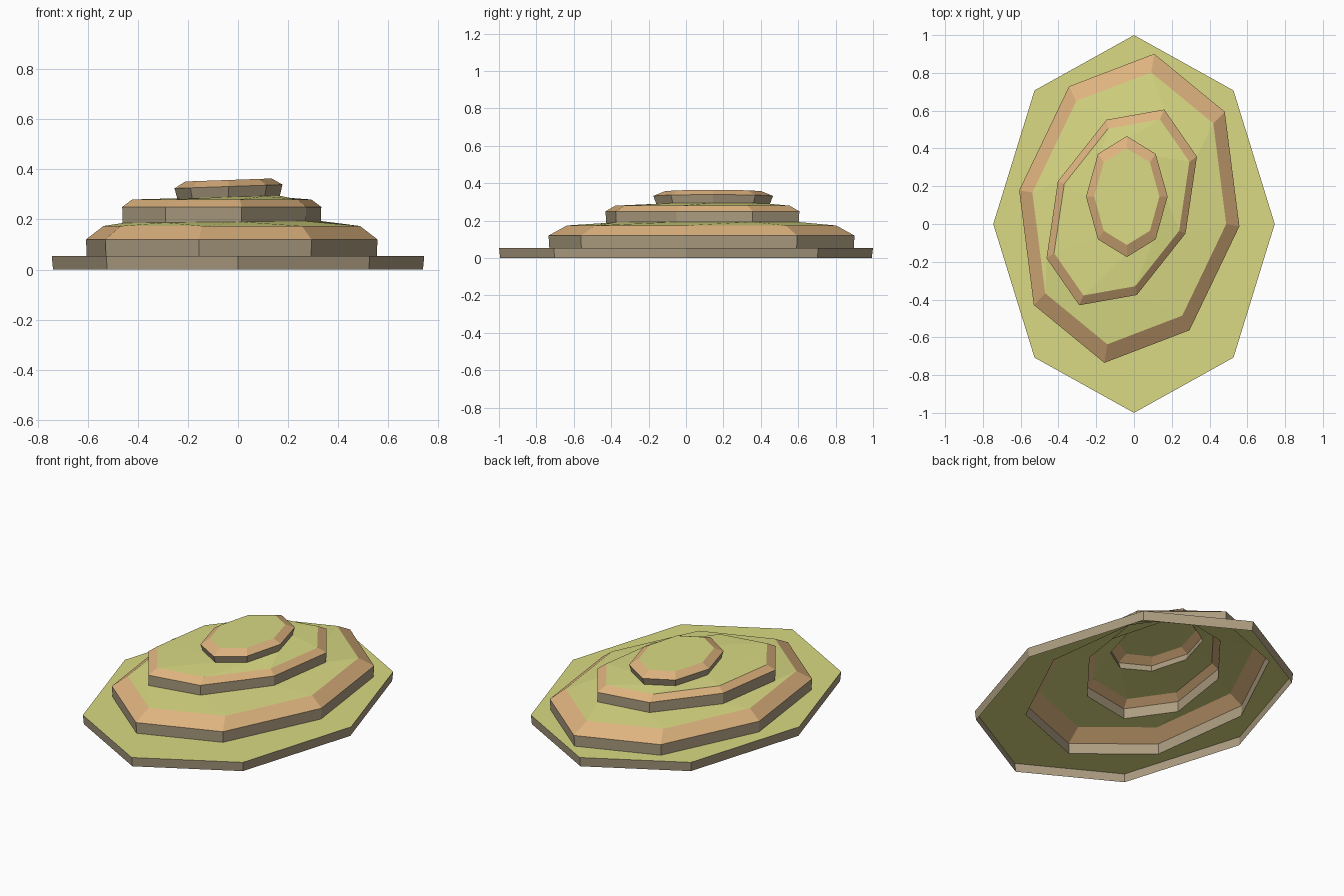
import bpy
from math import sin, cos, pi

if "Cube" in bpy.data.objects:
    bpy.data.objects.remove(bpy.data.objects["Cube"])

SIDES = 8


def material(name, rgb):
    m = bpy.data.materials.new(name)
    m.diffuse_color = (*rgb, 1)
    m.use_nodes = True
    m.node_tree.nodes["Principled BSDF"].inputs["Base Color"].default_value = m.diffuse_color
    return m


GRASS = material("grass", (0.70, 0.70, 0.23))
EARTH = material("earth", (0.73, 0.45, 0.21))
ROCK = material("rock", (0.42, 0.34, 0.22))


def ring(shape, scale, z, tilt=0.0):
    """Skewed octagon: centre plus two half axes, optionally sloping along x."""
    (cx, cy), (ux, uy), (vx, vy) = shape
    pts = []
    for k in range(SIDES):
        a = 2 * pi * k / SIDES
        dx = scale * (ux * cos(a) + vx * sin(a))
        dy = scale * (uy * cos(a) + vy * sin(a))
        pts.append((cx + dx, cy + dy, z + tilt * dx))
    return pts


def tier(name, rings, mats, cap=False):
    """Open shell lofted through the rings, one material per band."""
    verts = [p for r in rings for p in r]
    faces, slots = [], []
    palette = [GRASS, EARTH, ROCK]
    for b, mat in enumerate(mats):
        for k in range(SIDES):
            i, j = b * SIDES + k, b * SIDES + (k + 1) % SIDES
            faces.append((i, j, j + SIDES, i + SIDES))
            slots.append(palette.index(mat))
    if cap:
        faces.append(tuple(range(len(verts) - SIDES, len(verts))))
        slots.append(0)
    mesh = bpy.data.meshes.new(name)
    mesh.from_pydata(verts, [], faces)
    for m in palette:
        mesh.materials.append(m)
    for poly, s in zip(mesh.polygons, slots):
        poly.material_index = s
    obj = bpy.data.objects.new(name, mesh)
    bpy.context.collection.objects.link(obj)


# Octagon outlines: centre, half axis towards +x, half axis towards +y
base = ((0, 0), (0.745, 0), (0, 1.0))
low = ((-0.025, 0.083), (0.583, -0.095), (0.132, 0.818))
mid = ((-0.065, 0.088), (0.338, -0.138), (0.225, 0.518))
top = ((-0.038, 0.145), (0.216, 0), (0, 0.32))

# Where each tier meets the ground below it
low_foot = ring(low, 0.995, 0.055)
mid_foot = ring(mid, 0.995, 0.19, 0.01)
top_foot = ring(top, 0.95, 0.29, 0.025)

# Base slab with its grass ring
tier("base_terrace", [ring(base, 0.993, 0), ring(base, 1, 0.055), low_foot],
     [ROCK, GRASS])
# Lower and middle terraces: cliff, sloped earth edge, grass ring
tier("lower_terrace", [low_foot, ring(low, 1, 0.12), ring(low, 0.88, 0.174), mid_foot],
     [ROCK, EARTH, GRASS])
tier("middle_terrace", [mid_foot, ring(mid, 1, 0.25), ring(mid, 0.9, 0.28), top_foot],
     [ROCK, EARTH, GRASS])
# Summit with a flat grass cap
tier("summit", [top_foot, ring(top, 1, 0.332, 0.035), ring(top, 0.8, 0.358, 0.035)],
     [ROCK, EARTH], cap=True)
